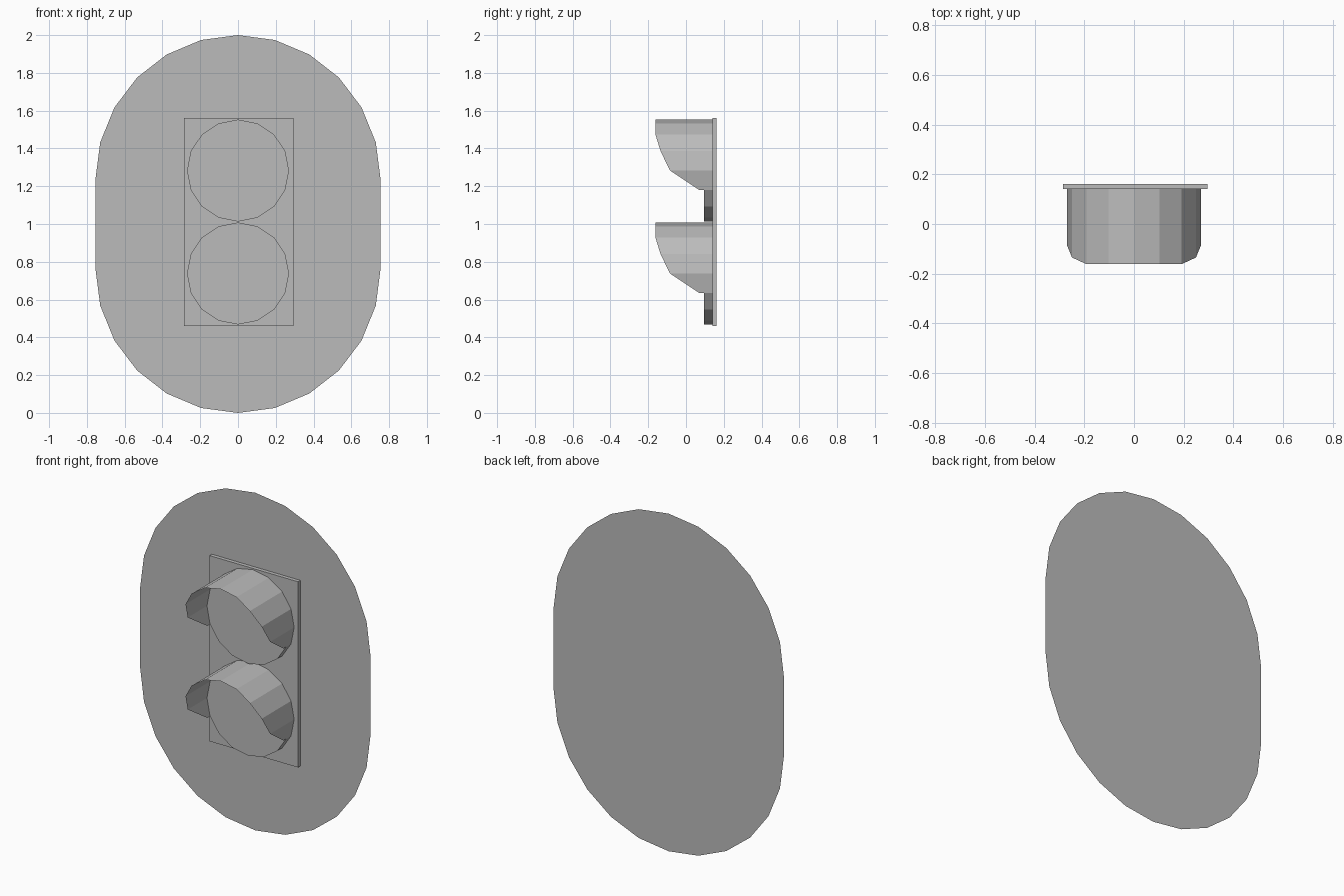
import bpy, bmesh
from math import sin, cos, pi, radians

if "Cube" in bpy.data.objects:
    bpy.data.objects.remove(bpy.data.objects["Cube"])

grey = bpy.data.materials.new("mid grey")
grey.diffuse_color = (0.5, 0.5, 0.5, 1)
grey.use_nodes = True
grey.node_tree.nodes["Principled BSDF"].inputs["Base Color"].default_value = grey.diffuse_color

BACK, FACE, LENS = 0.162, 0.14, 0.095   # depths of backing sheet, box front, lens
R, SIDES = 0.27, 16


def make(name, bm):
    mesh = bpy.data.meshes.new(name)
    bm.to_mesh(mesh)
    bm.free()
    mesh.materials.append(grey)
    obj = bpy.data.objects.new(name, mesh)
    bpy.context.collection.objects.link(obj)
    return obj


# Thin backing sheet: two half ellipses joined by straight sides
bm = bmesh.new()
ring = []
for i in range(26):
    upper = i <= 12
    a = radians(15 * (i if upper else i - 1))
    ring.append(bm.verts.new((0.755 * cos(a), BACK,
                              (1.235 if upper else 0.765) + 0.765 * sin(a))))
bm.faces.new(ring)
make("backing_sheet", bm)

# Shallow signal housing
bm = bmesh.new()
bmesh.ops.create_cube(bm, size=1)
for v in bm.verts:
    v.co = (0.005 + v.co.x * 0.58, 0.151 + v.co.y * 0.022, 1.01 + v.co.z * 1.10)
make("housing", bm)


def rim(bm, i, y, zc):
    # Rim point, counted in steps from the top of the circle
    a = 2 * pi * i / SIDES
    return bm.verts.new((R * sin(a), y, zc + R * cos(a)))


def lens(name, zc):
    # Flat lens, with its side wall where the visor leaves it bare
    bm = bmesh.new()
    front = [rim(bm, i, LENS, zc) for i in range(SIDES)]
    back = [rim(bm, i, FACE, zc) for i in range(SIDES)]
    bm.faces.new(front)
    for i in range(5, 11):
        bm.faces.new((front[i], back[i], back[i + 1], front[i + 1]))
    bmesh.ops.recalc_face_normals(bm, faces=bm.faces)
    if bm.faces[:][0].normal.y > 0:
        bmesh.ops.reverse_faces(bm, faces=bm.faces)
    make(name, bm)


def visor(name, zc):
    # Thin hood whose front edge sweeps back toward the lens
    edge = [-0.162, -0.162, -0.162, -0.135, -0.085, 0.07]
    bm = bmesh.new()
    steps = range(-5, 6)
    front = [rim(bm, i, edge[abs(i)], zc) for i in steps]
    back = [rim(bm, i, FACE, zc) for i in steps]
    for i in range(10):
        bm.faces.new((front[i], front[i + 1], back[i + 1], back[i]))
    bm.normal_update()
    bm.faces.ensure_lookup_table()
    if bm.faces[5].normal.z < 0:
        bmesh.ops.reverse_faces(bm, faces=bm.faces)
    make(name, bm)


for label, zc in (("upper", 1.283), ("lower", 0.738)):
    lens(label + "_lens", zc)
    visor(label + "_visor", zc)
